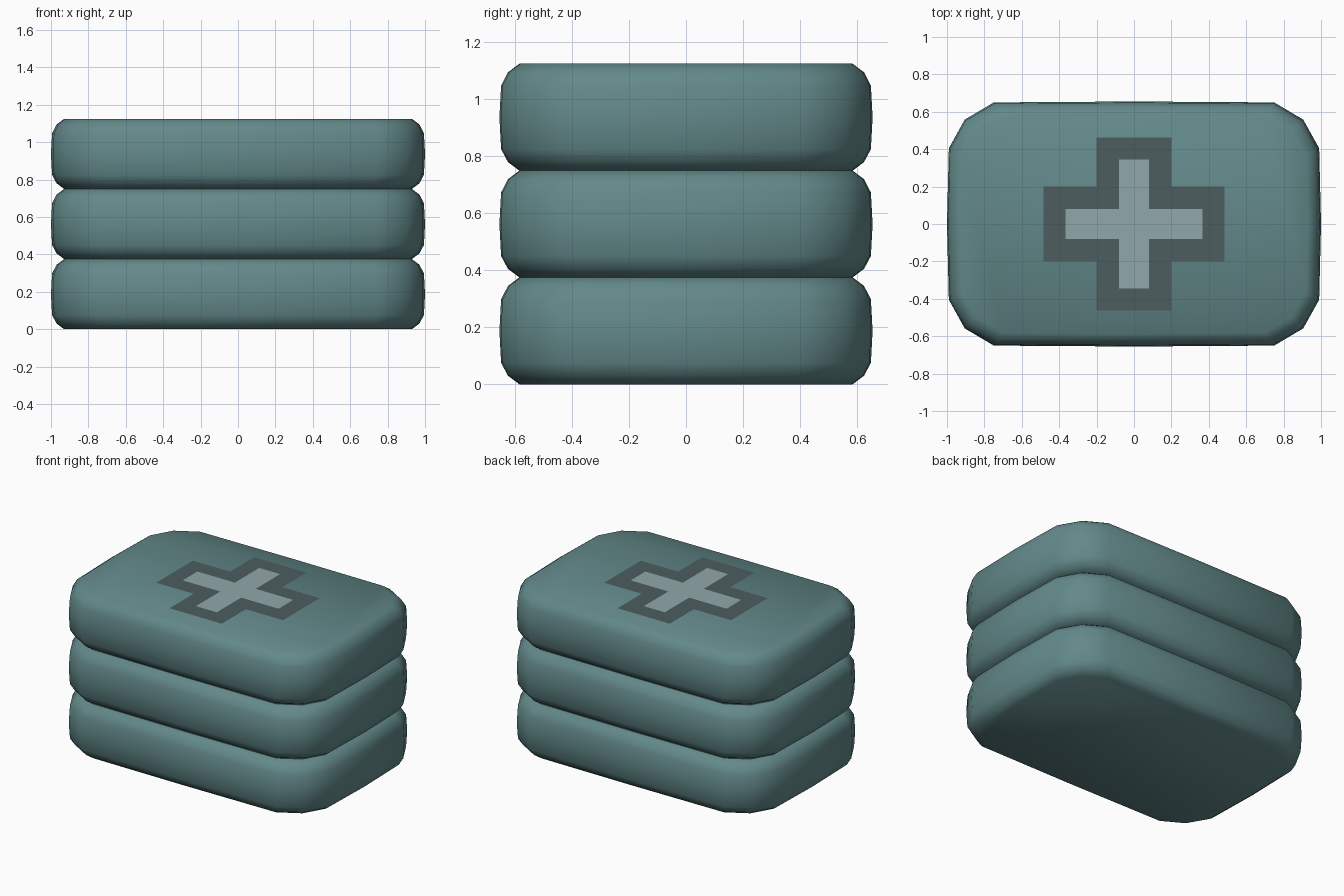
import bpy, bmesh

if "Cube" in bpy.data.objects:
    bpy.data.objects.remove(bpy.data.objects["Cube"])


def material(name, color):
    m = bpy.data.materials.new(name)
    m.diffuse_color = (*color, 1)
    m.use_nodes = True
    m.node_tree.nodes["Principled BSDF"].inputs["Base Color"].default_value = m.diffuse_color
    return m


def add_object(name, bm, mat, z):
    bmesh.ops.recalc_face_normals(bm, faces=bm.faces)
    me = bpy.data.meshes.new(name)
    bm.to_mesh(me)
    bm.free()
    me.materials.append(mat)
    ob = bpy.data.objects.new(name, me)
    ob.location.z = z
    bpy.context.collection.objects.link(ob)
    return ob


teal = material("teal_fabric", (0.125, 0.25, 0.255))
dark = material("dark_border", (0.075, 0.11, 0.118))
light = material("pale_cross", (0.28, 0.39, 0.40))

H = 0.375
# Quarter outline (+x +y), mirrored into a full ring
quarter = [(1.0, 0.0), (0.99, 0.405), (0.905, 0.558), (0.75, 0.65), (0.0, 0.655)]
outline = (quarter + [(-x, y) for x, y in quarter[-2::-1]]
           + [(-x, -y) for x, y in quarter[1:]]
           + [(x, -y) for x, y in quarter[-2:0:-1]])
# Side profile: inset, height
profile = [(0.07, 0.0), (0.03, 0.03), (0.006, 0.075), (0.0, 0.187),
           (0.006, 0.298), (0.03, 0.345), (0.07, H)]


def cushion(name, z):
    bm = bmesh.new()
    rings = [[bm.verts.new((x * (1 - d), y * (1 - d / 0.655), h)) for x, y in outline]
             for d, h in profile]
    n = len(outline)
    for a, b in zip(rings, rings[1:]):
        for i in range(n):
            j = (i + 1) % n
            bm.faces.new((a[i], a[j], b[j], b[i]))
    bm.faces.new(rings[0][::-1])
    bm.faces.new(rings[-1])
    for f in bm.faces:
        f.smooth = True
    add_object(name, bm, teal, z)


def cross(name, lx, ly, w, mat, z):
    bm = bmesh.new()
    pts = [(lx, -w), (lx, w), (w, w), (w, ly), (-w, ly), (-w, w),
           (-lx, w), (-lx, -w), (-w, -w), (-w, -ly), (w, -ly), (w, -w)]
    bm.faces.new([bm.verts.new((x, y, 0)) for x, y in pts])
    add_object(name, bm, mat, z)


# Three stacked cushions
for i, name in enumerate(("bottom_cushion", "middle_cushion", "top_cushion")):
    cushion(name, i * H)

# Flat cross patch with darker border
cross("cross_border", 0.485, 0.463, 0.20, dark, 3 * H + 0.002)
cross("cross_patch", 0.367, 0.346, 0.08, light, 3 * H + 0.004)
